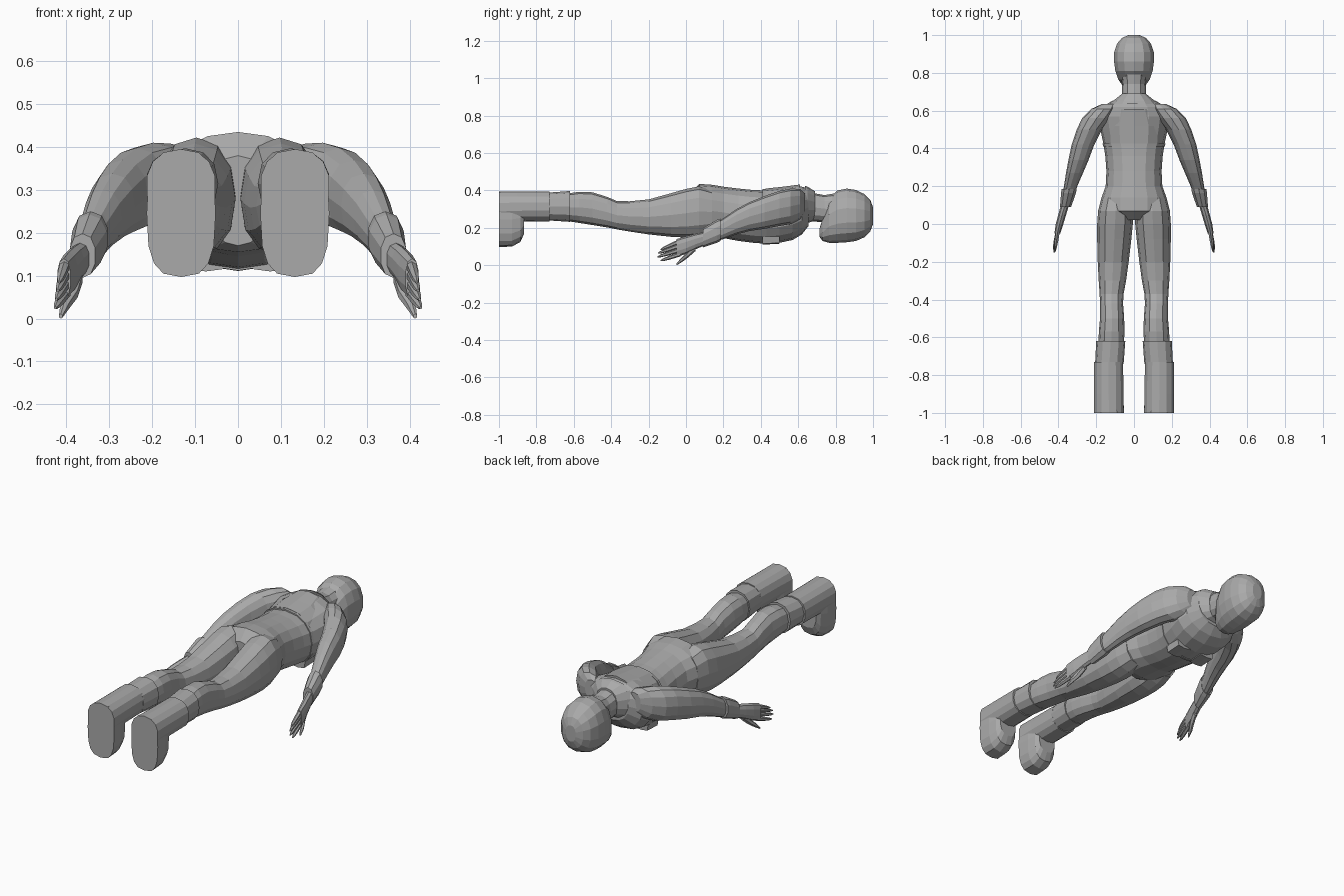
import bpy, bmesh, math
from mathutils import Vector

grey = bpy.data.materials.new("plain grey")
grey.diffuse_color = (0.4, 0.4, 0.4, 1)


def power(v, e):
    return math.copysign(abs(v) ** (2 / e), v)


def loft(name, rings, n=12, e=2.3, mirror=False):
    """Skin rings across the y axis: (y, x_min, x_max, z_min, z_max)."""
    bm = bmesh.new()
    loops = []
    for y, x0, x1, z0, z1 in rings:
        loop = []
        for i in range(n):
            a = 2 * math.pi * i / n + math.pi / 2
            loop.append(bm.verts.new(((x0 + x1) / 2 + (x1 - x0) / 2 * power(math.cos(a), e), y,
                                      (z0 + z1) / 2 + (z1 - z0) / 2 * power(math.sin(a), e))))
        loops.append(loop)
    for a, b in zip(loops, loops[1:]):
        for i in range(n):
            j = (i + 1) % n
            bm.faces.new((a[i], a[j], b[j], b[i]))
    bm.faces.new(loops[0])
    bm.faces.new(loops[-1])
    bmesh.ops.recalc_face_normals(bm, faces=bm.faces)
    mesh = bpy.data.meshes.new(name)
    bm.to_mesh(mesh)
    bm.free()
    mesh.materials.append(grey)
    ob = bpy.data.objects.new(name, mesh)
    bpy.context.collection.objects.link(ob)
    if mirror:
        m = ob.modifiers.new("mirror", 'MIRROR')
        m.use_bisect_axis[0] = False
        m.use_mirror_merge = False
    return ob


def centred(rings):
    return [(y, -w, w, z0, z1) for y, w, z0, z1 in rings]


# torso, from crotch to shoulders
loft("torso", centred([
    (0.02, 0.07, 0.17, 0.38), (0.07, 0.17, 0.155, 0.435), (0.14, 0.172, 0.15, 0.43),
    (0.20, 0.15, 0.145, 0.42), (0.28, 0.146, 0.13, 0.41), (0.36, 0.152, 0.12, 0.402),
    (0.43, 0.163, 0.115, 0.40), (0.50, 0.178, 0.12, 0.41), (0.57, 0.19, 0.135, 0.42),
    (0.62, 0.17, 0.165, 0.42), (0.655, 0.11, 0.21, 0.41)]), n=16, e=2.2)

# vest back, strap and chest pouches
loft("vest", centred([(0.425, 0.152, 0.125, 0.41), (0.52, 0.16, 0.125, 0.42),
                      (0.61, 0.12, 0.17, 0.432)]), n=14)
loft("strap", centred([(0.41, 0.163, 0.112, 0.408), (0.425, 0.166, 0.111, 0.408)]), n=16, e=2.2)
loft("chest_pouch", [(0.41, 0.03, 0.12, 0.11, 0.19), (0.50, 0.03, 0.12, 0.115, 0.19)],
     n=8, e=5, mirror=True)

# collar and neck
loft("collar", centred([(0.635, 0.127, 0.21, 0.425), (0.65, 0.115, 0.225, 0.42),
                        (0.69, 0.064, 0.24, 0.395)]), n=14)
loft("neck", centred([(0.66, 0.066, 0.235, 0.39), (0.74, 0.062, 0.23, 0.375),
                      (0.80, 0.07, 0.21, 0.385)]))

# head, chin to crown
loft("head", centred([
    (0.715, 0.035, 0.15, 0.20), (0.73, 0.06, 0.13, 0.25), (0.765, 0.085, 0.12, 0.36),
    (0.81, 0.101, 0.12, 0.40), (0.86, 0.108, 0.123, 0.41), (0.91, 0.107, 0.13, 0.402),
    (0.955, 0.092, 0.15, 0.38), (0.985, 0.065, 0.18, 0.35), (1.0, 0.03, 0.22, 0.31)]), n=14)

# legs
loft("leg", [
    (0.14, 0.01, 0.172, 0.17, 0.40), (0.07, 0.004, 0.19, 0.153, 0.422),
    (0.0, 0.006, 0.195, 0.148, 0.408), (-0.08, 0.014, 0.195, 0.152, 0.385),
    (-0.20, 0.028, 0.192, 0.165, 0.352), (-0.30, 0.042, 0.187, 0.18, 0.342),
    (-0.37, 0.055, 0.182, 0.192, 0.343), (-0.42, 0.058, 0.18, 0.202, 0.365),
    (-0.50, 0.052, 0.18, 0.215, 0.39), (-0.57, 0.05, 0.186, 0.226, 0.393),
    (-0.66, 0.055, 0.19, 0.24, 0.38)], mirror=True)

# boots: cuff, shaft and foot with a flat sole
loft("boot_cuff", [(-0.62, 0.046, 0.2, 0.232, 0.397), (-0.74, 0.055, 0.206, 0.24, 0.388)],
     mirror=True)
loft("boot_shaft", [(-0.73, 0.056, 0.214, 0.235, 0.394), (-0.90, 0.054, 0.214, 0.232, 0.394),
                    (-1.0, 0.052, 0.214, 0.225, 0.395)], n=14, mirror=True)
loft("boot_foot", [(-0.865, 0.08, 0.186, 0.17, 0.36), (-0.885, 0.066, 0.2, 0.125, 0.38),
                   (-0.93, 0.056, 0.21, 0.10, 0.39), (-1.0, 0.052, 0.213, 0.097, 0.395)],
     n=16, e=2.9, mirror=True)

# arms, shoulder to wrist
loft("arm", [
    (0.635, 0.09, 0.17, 0.28, 0.385), (0.61, 0.09, 0.225, 0.245, 0.408),
    (0.56, 0.12, 0.275, 0.22, 0.41), (0.50, 0.17, 0.303, 0.21, 0.398),
    (0.42, 0.21, 0.33, 0.195, 0.37), (0.34, 0.24, 0.347, 0.183, 0.338),
    (0.27, 0.27, 0.36, 0.165, 0.30), (0.20, 0.30, 0.371, 0.14, 0.252),
    (0.10, 0.335, 0.385, 0.11, 0.185)], mirror=True)
loft("sleeve_cuff", [(0.185, 0.302, 0.385, 0.13, 0.25), (0.165, 0.305, 0.388, 0.12, 0.243),
                     (0.09, 0.332, 0.393, 0.095, 0.198)], n=10, mirror=True)

# hand with four fingers and a thumb
loft("palm", [(0.11, 0.34, 0.385, 0.11, 0.18), (0.05, 0.358, 0.402, 0.085, 0.168),
              (0.0, 0.373, 0.415, 0.06, 0.155), (-0.05, 0.39, 0.422, 0.045, 0.14)],
     n=10, mirror=True)
for k, name in enumerate(("index", "middle", "ring", "little")):
    rings = []
    tip_y = (-0.135, -0.152, -0.15, -0.135)[k]
    for t, r in ((0, 0.013), (0.55, 0.011), (0.85, 0.008), (1, 0.003)):
        y = -0.03 + t * (tip_y + 0.03)
        x = 0.402 + t * (0.024 - 0.003 * k)
        z = (0.06 + 0.023 * k) * (1 - t) + (0.025 + 0.02 * k) * t
        rings.append((y, x - r, x + r, z - r, z + r))
    loft(name + "_finger", rings, n=6, e=2, mirror=True)
loft("thumb", [(0.05, 0.36, 0.39, 0.075, 0.115), (0.01, 0.372, 0.402, 0.04, 0.075),
               (-0.02, 0.391, 0.415, 0.018, 0.045), (-0.05, 0.408, 0.418, 0.0, 0.011)],
     n=6, e=2, mirror=True)
